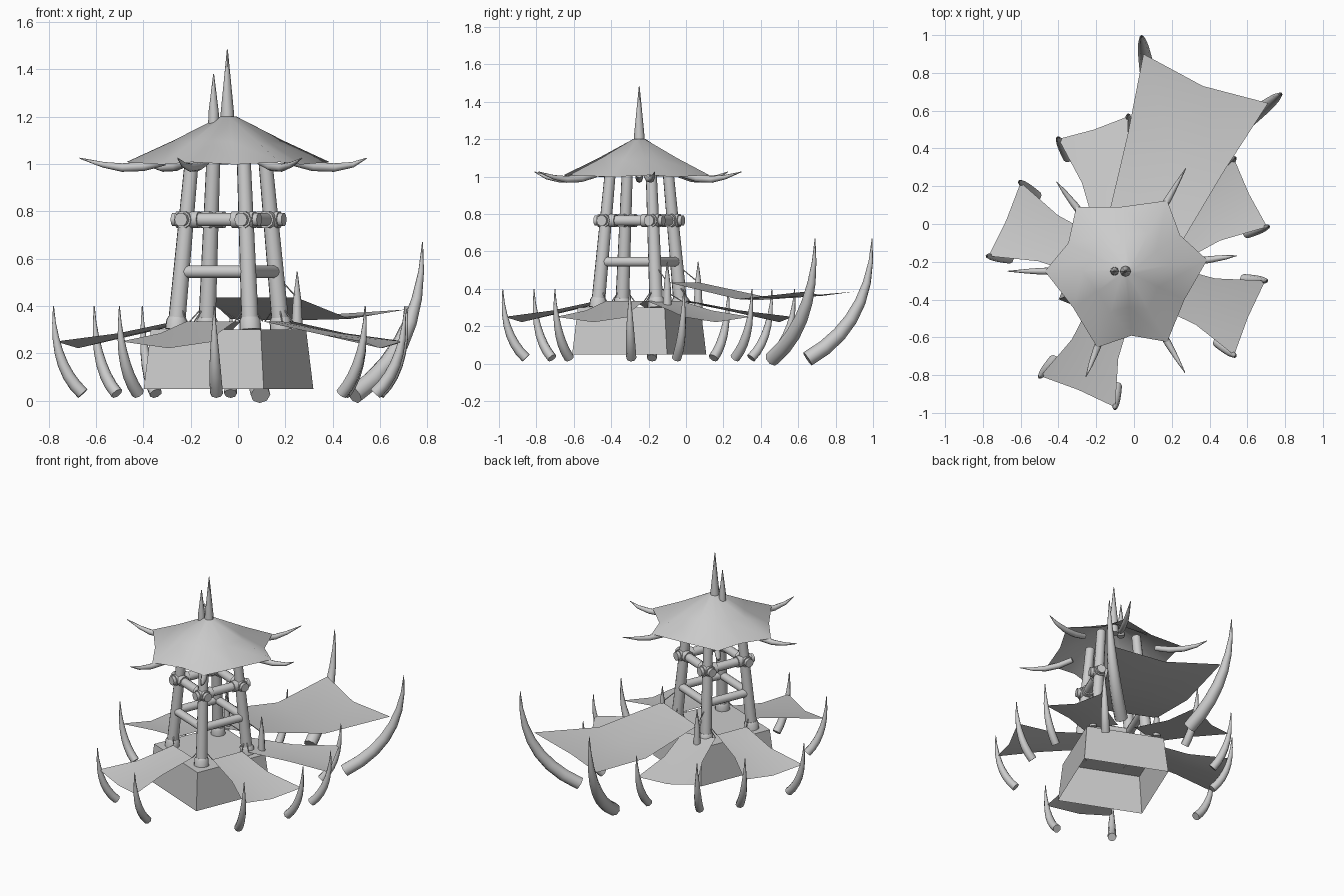
import bpy, bmesh, math
from mathutils import Vector

cube = bpy.data.objects.get("Cube")
if cube:
    bpy.data.objects.remove(cube, do_unlink=True)

CENTRE = Vector((-0.04, -0.25, 0))
TURN = 22.5  # the tower is turned on its base

grey = bpy.data.materials.new("plain_grey")
grey.use_nodes = True
grey.diffuse_color = (0.6, 0.6, 0.6, 1)
shader = next(n for n in grey.node_tree.nodes if n.type == 'BSDF_PRINCIPLED')
shader.inputs["Base Color"].default_value = grey.diffuse_color
shader.inputs["Roughness"].default_value = 0.8


def finish(name, bm, angle=40):
    mesh = bpy.data.meshes.new(name)
    bm.to_mesh(mesh)
    bm.free()
    mesh.materials.append(grey)
    for p in mesh.polygons:
        p.use_smooth = True
    mesh.set_sharp_from_angle(angle=math.radians(angle))
    obj = bpy.data.objects.new(name, mesh)
    bpy.context.scene.collection.objects.link(obj)


def polar(deg, r, z):
    a = math.radians(deg)
    return CENTRE + Vector((r * math.cos(a), r * math.sin(a), z))


def tube(name, points, radii, sides=8):
    """Round bar swept along points, one radius for each point."""
    bm = bmesh.new()
    pts = [Vector(p) for p in points]
    rings = []
    for i, (p, r) in enumerate(zip(pts, radii)):
        along = pts[min(i + 1, len(pts) - 1)] - pts[max(i - 1, 0)]
        q = along.to_track_quat('Z', 'Y')
        rings.append([bm.verts.new(p + q @ Vector((r * math.cos(k * math.tau / sides),
                                                   r * math.sin(k * math.tau / sides), 0)))
                      for k in range(sides)])
    for a, b in zip(rings, rings[1:]):
        for k in range(sides):
            n = (k + 1) % sides
            bm.faces.new((a[k], a[n], b[n], b[k]))
    bm.faces.new(rings[0][::-1])
    bm.faces.new(rings[-1])
    finish(name, bm, 50)


def tusk(name, base, tip, radius):
    """Horn that leans outward low down and stands upright at its tip."""
    base, tip = Vector(base), Vector(tip)
    pts, radii = [], []
    for i in range(8):
        t = i / 7
        p = base.lerp(tip, 1 - (1 - t) ** 2)
        p.z = base.z + (tip.z - base.z) * (0.6 * t + 0.4 * t * t)
        pts.append(p)
        radii.append(max(0.002, radius * (1 - t ** 2.2)))
    tube(name, pts, radii)


def cloth(name, inner_a, inner_b, outer_a, outer_b, belly, droop, pinch, pull):
    """Stretched sheet of two by two panels: hollow sides, drooping outer edge."""
    ia, ib, oa, ob = map(Vector, (inner_a, inner_b, outer_a, outer_b))
    bm = bmesh.new()
    grid = []
    for v in (0, 0.5, 1):
        row = []
        for u in (0, 0.5, 1):
            w = 0.5 + (u - 0.5) * (1 - pinch * 4 * v * (1 - v))
            outer_mid = 4 * u * (1 - u) * v * v
            p = ia.lerp(ib, w).lerp(oa.lerp(ob, w), v * (1 - pull * outer_mid))
            p.z -= droop * outer_mid + belly * 4 * v * (1 - v)
            row.append(bm.verts.new(p))
        grid.append(row)
    for a, b in zip(grid, grid[1:]):
        for i in range(2):
            bm.faces.new((a[i], a[i + 1], b[i + 1], b[i]))
    bm.normal_update()
    for f in bm.faces:
        if f.normal.z < 0:
            f.normal_flip()
    finish(name, bm, 60)


# Square plinth, open underneath
bm = bmesh.new()
low = [bm.verts.new(polar(TURN + 90 * k, 0.388, 0.05)) for k in range(4)]
high = [bm.verts.new(polar(TURN + 90 * k, 0.355, 0.3)) for k in range(4)]
for k in range(4):
    n = (k + 1) % 4
    bm.faces.new((low[k], low[n], high[n], high[k]))
bm.faces.new(high)
finish("plinth", bm, 20)


# Leaning posts with foot collars, and the bars between them
def post_at(k, z):
    return polar(TURN + 90 * k, 0.24 - 0.07 * (z - 0.3) / 0.7, z)


for k in range(4):
    tube(f"post_{k}", [post_at(k, 0.3), post_at(k, 1.08)], [0.037, 0.029], 12)
    tube(f"foot_collar_{k}", [post_at(k, 0.3), post_at(k, 0.34), post_at(k, 0.352)],
         [0.047, 0.045, 0.038], 12)
    a, b = post_at(k, 0.545), post_at(k + 1, 0.545)
    tube(f"lower_bar_{k}", [a, b], [0.027, 0.027], 10)
    a, b = post_at(k, 0.765), post_at(k + 1, 0.765)
    step = (b - a).normalized()
    tube(f"upper_bar_{k}", [a - step * 0.06, b + step * 0.06], [0.029, 0.029], 10)
    for end, spot, d in (("start", a, step), ("end", b, -step)):
        tube(f"bar_binding_{end}_{k}", [spot - d * 0.04, spot + d * 0.06], [0.037, 0.037], 10)

# Six-cornered roof, each edge kinked inward at its middle
EAVES = (8, 60, 128, 180, 249, 300)
rim = []
for k, deg in enumerate(EAVES):
    nxt = EAVES[(k + 1) % 6] + (360 if k == 5 else 0)
    rim += [(deg, 0.432, 1.008), ((deg + nxt) / 2, 0.342, 0.998)]
bm = bmesh.new()
rings = []
for t in (0, 0.5, 1):
    rings.append([bm.verts.new(polar(d, 0.035 + (r - 0.035) * t,
                                     1.2 + (z - 1.2) * t - 0.02 * t * (1 - t)))
                  for d, r, z in rim])
for a, b in zip(rings, rings[1:]):
    for k in range(len(rim)):
        n = (k + 1) % len(rim)
        bm.faces.new((a[k], b[k], b[n], a[n]))
bm.faces.new(rings[0])
finish("roof", bm, 60)

# Horns under the roof corners
for k, (deg, reach) in enumerate(zip(EAVES, (0.59, 0.63, 0.6, 0.63, 0.6, 0.62))):
    tube(f"eave_horn_{k}",
         [polar(deg, 0.27, 1.012), polar(deg, 0.36, 0.99), polar(deg, 0.45, 0.985),
          polar(deg, 0.53, 0.997), polar(deg, reach, 1.025)],
         [0.018, 0.02, 0.018, 0.012, 0.002])

# Two spires
for name, x, top, r in (("tall_spire", -0.045, 1.485, 0.031), ("short_spire", -0.103, 1.38, 0.024)):
    tube(name, [(x, -0.25, 1.15), (x, -0.25, 1.22), (x, -0.25, top)], [r, r * 0.9, 0.002])

# Five small awnings: direction, inner distance, and the two outer corners
AWNINGS = {
    "back_right": (103, 0.25, (-0.03, 0.57), (-0.4, 0.45)),
    "right": (158, 0.2, (-0.6, 0.22), (-0.77, -0.17)),
    "front": (248, 0.2, (-0.495, -0.805), (-0.1, -0.97)),
    "left": (338, 0.2, (0.53, -0.695), (0.695, -0.3)),
    "back_left": (32, 0.25, (0.705, -0.015), (0.53, 0.345)),
}
for name, (deg, dist, oa, ob) in AWNINGS.items():
    side = polar(deg + 90, 0.11, 0) - CENTRE
    mid = polar(deg, dist, 0.335)
    ia, ib = mid - side, mid + side
    oa, ob = Vector((*oa, 0.25)), Vector((*ob, 0.25))
    if (ob - oa).dot(side) < 0:
        oa, ob = ob, oa
    cloth(f"{name}_awning", ia, ib, oa, ob, 0.008, 0.03, 0.18, 0.02)
    for tag, inner, corner in (("a", ia, oa), ("b", ib, ob)):
        out = corner - CENTRE
        out.z = 0
        out.normalize()
        base, tip = corner - out * 0.115, corner + out * 0.01
        base.z, tip.z = 0.03, 0.4
        tusk(f"{name}_tusk_{tag}", base, tip, 0.027)
        knot = min((post_at(k, 0.42) for k in range(4)), key=lambda p: (p - inner).length)
        tube(f"{name}_rope_{tag}", [inner, knot], [0.003, 0.003], 5)

# Large back awning with its two great tusks and two short spikes
HIGH = ((0.25, -0.1, 0.435), (-0.13, 0.065, 0.435))
cloth("great_awning", *HIGH, (0.71, 0.64, 0.385), (0.05, 0.9, 0.385), 0.065, 0.025, 0.03, 0.05)
tusk("great_tusk_left", (0.49, 0.46, 0.025), (0.78, 0.69, 0.67), 0.042)
tusk("great_tusk_right", (0.095, 0.65, 0.025), (0.04, 0.995, 0.67), 0.042)
for k, (x, y, z) in enumerate(HIGH):
    tube(f"awning_spike_{k}", [(x, y, 0.3), (x, y, 0.42), (x, y, 0.545)], [0.024, 0.018, 0.002])
    knot = min((post_at(p, 0.53) for p in range(4)), key=lambda p: (p - Vector((x, y, z))).length)
    tube(f"great_awning_rope_{k}", [(x, y, z), knot], [0.003, 0.003], 5)
